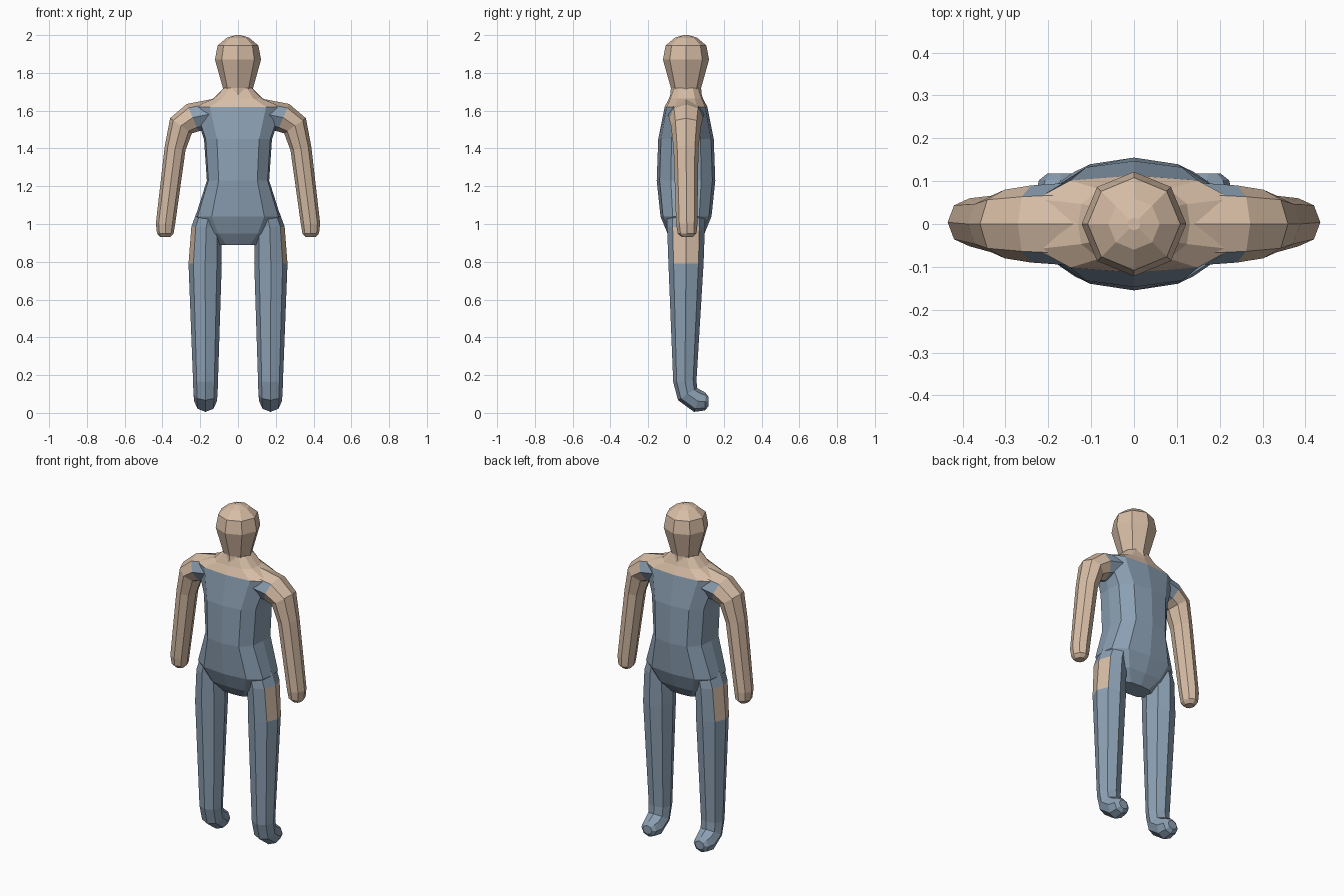
import bpy, bmesh, math
from mathutils import Vector

if "Cube" in bpy.data.objects:
    bpy.data.objects.remove(bpy.data.objects["Cube"])


def material(name, rgb):
    m = bpy.data.materials.new(name)
    m.diffuse_color = (*rgb, 1)
    m.use_nodes = True
    m.node_tree.nodes["Principled BSDF"].inputs["Base Color"].default_value = m.diffuse_color
    return m


MATS = [material("skin", (0.68, 0.51, 0.38)), material("blue_cloth", (0.26, 0.35, 0.45))]
SKIN, BLUE = 0, 1
OCTAGON = [(math.cos(k * math.pi / 4), math.sin(k * math.pi / 4)) for k in range(8)]

# Twelve-sided chest section with a centre ridge, mirrored from one quarter
q = [(1, 0), (0.95, 0.52), (0.62, 0.9), (0, 1)]
half = q + [(-a, b) for a, b in q[2::-1]]
CHEST = half + [(a, -b) for a, b in half[-2:0:-1]]


def loft(name, rings, u, shape, color, side=1):
    """Join rings (x, y, z, radius along u, radius across) into a closed flat-shaded tube."""
    bm = bmesh.new()
    pts = [Vector(r[:3]) for r in rings]
    steps = [(b - a).normalized() for a, b in zip(pts, pts[1:])]
    loops = []
    for i, r in enumerate(rings):
        t = (steps[max(i - 1, 0)] + steps[min(i, len(steps) - 1)]).normalized()
        v = t.cross(u).normalized()
        loop = []
        for a, b in shape:
            p = pts[i] + u * (a * r[3]) + v * (b * r[4])
            loop.append(bm.verts.new((p.x * side, p.y, p.z)))
        loops.append(loop)
    n = len(shape)
    for i in range(len(loops) - 1):
        for k in range(n):
            j = (k + 1) % n
            f = bm.faces.new((loops[i][k], loops[i][j], loops[i + 1][j], loops[i + 1][k]))
            f.material_index = color(i, k)
    bm.faces.new(loops[0]).material_index = color(0, 0)
    bm.faces.new(loops[-1]).material_index = color(len(loops) - 2, 0)
    bmesh.ops.recalc_face_normals(bm, faces=bm.faces)
    me = bpy.data.meshes.new(name)
    bm.to_mesh(me)
    bm.free()
    for m in MATS:
        me.materials.append(m)
    ob = bpy.data.objects.new(name, me)
    bpy.context.collection.objects.link(ob)
    return ob


X, Y = Vector((1, 0, 0)), Vector((0, 1, 0))

# Torso: crotch, hips, waist, chest, then bare shoulders up to the neck
torso = [(0.89, 0.10, 0.055), (0.95, 0.17, 0.098), (1.04, 0.225, 0.135),
         (1.23, 0.165, 0.155), (1.45, 0.18, 0.147), (1.62, 0.24, 0.113),
         (1.665, 0.13, 0.09), (1.72, 0.075, 0.07)]
loft("torso", [(0, 0, z, w, d) for z, w, d in torso], X, CHEST,
     lambda i, k: SKIN if i >= 5 else BLUE)

# Head and neck
head = [(1.67, 0.085), (1.72, 0.08), (1.87, 0.122), (1.945, 0.108), (1.985, 0.06), (2.0, 0.015)]
loft("head", [(0, 0, z, r, r) for z, r in head], X, OCTAGON, lambda i, k: SKIN)

# Arm: shoulder, upper arm and tapered hand
arm = [(0.10, 0, 1.592, 0.10, 0.075), (0.24, 0, 1.563, 0.09, 0.079),
       (0.302, 0, 1.52, 0.08, 0.07), (0.333, 0, 1.40, 0.066, 0.056),
       (0.384, 0.004, 1.0, 0.056, 0.051), (0.385, 0.006, 0.95, 0.05, 0.044),
       (0.385, 0.006, 0.93, 0.028, 0.026)]
# Leg: hip, thigh, ankle and foot turned to the back
leg = [(0.15, 0, 1.06, 0.07, 0.10), (0.168, 0, 0.985, 0.079, 0.10),
       (0.174, 0, 0.79, 0.088, 0.093), (0.172, -0.006, 0.17, 0.066, 0.062),
       (0.172, 0.008, 0.10, 0.064, 0.06), (0.172, 0.062, 0.062, 0.06, 0.06),
       (0.172, 0.102, 0.06, 0.05, 0.047), (0.172, 0.118, 0.06, 0.03, 0.026)]

for side, label in ((1, "right"), (-1, "left")):
    # Sleeve front and back are cloth, the shoulder top and the rest are bare
    loft(label + "_arm", arm, Y, OCTAGON,
         lambda i, k: BLUE if i == 0 and k not in (1, 2) else SKIN, side)
    # Bare patch on the outer hip
    loft(label + "_leg", leg, X, OCTAGON,
         lambda i, k: SKIN if i == 1 and k in (0, 7) else BLUE, side)
